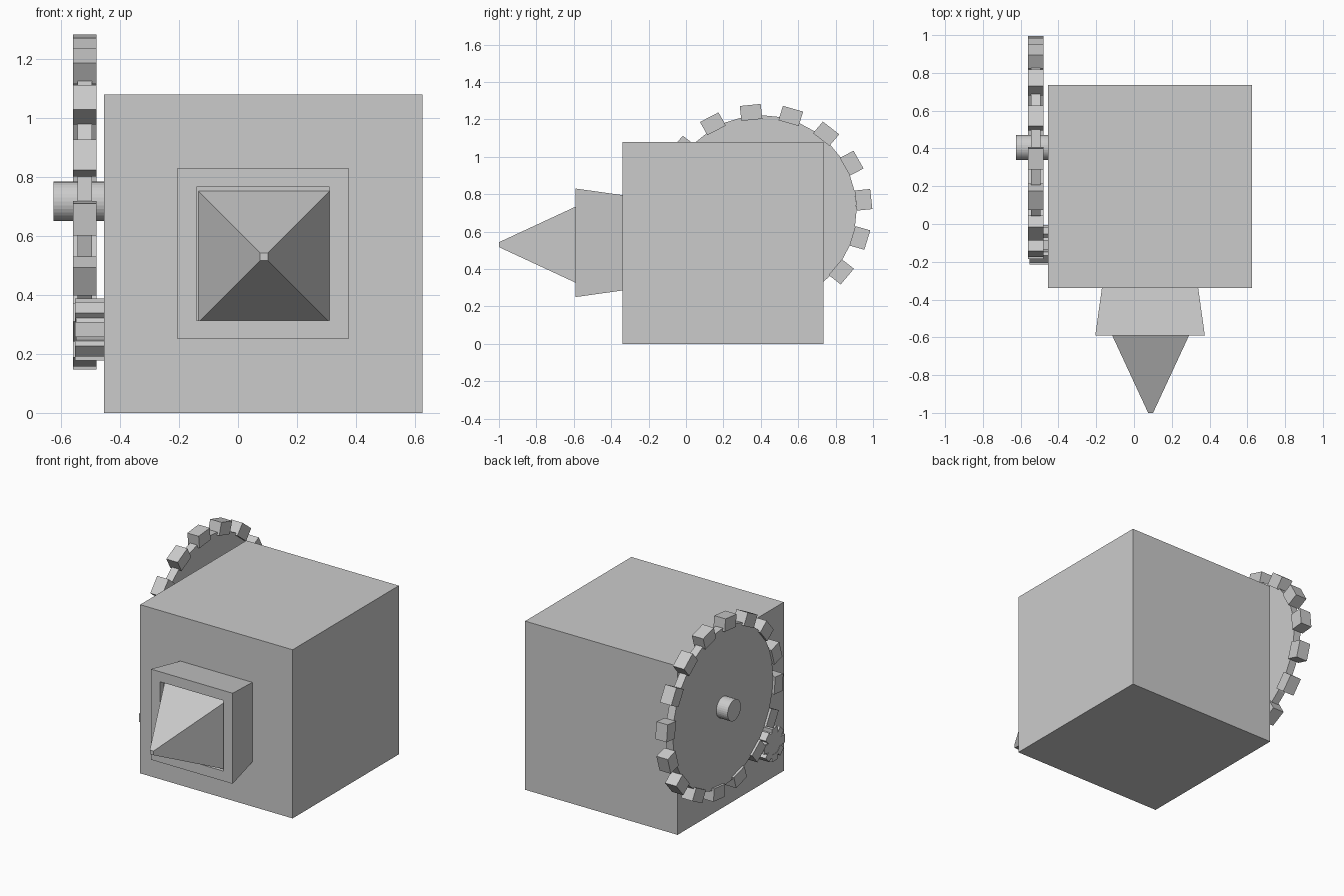
import bpy, bmesh
from math import cos, sin, pi, radians
from mathutils import Matrix, Vector

if "Cube" in bpy.data.objects:
    bpy.data.objects.remove(bpy.data.objects["Cube"])


def finish(name, bm):
    bmesh.ops.recalc_face_normals(bm, faces=bm.faces[:])
    me = bpy.data.meshes.new(name)
    bm.to_mesh(me)
    bm.free()
    ob = bpy.data.objects.new(name, me)
    bpy.context.collection.objects.link(ob)
    return ob


def add_box(bm, lo, hi, matrix=Matrix()):
    lo, hi = Vector(lo), Vector(hi)
    m = matrix @ Matrix.Translation((lo + hi) / 2) @ Matrix.Diagonal((*(hi - lo), 1))
    bmesh.ops.create_cube(bm, size=1, matrix=m)


def square_loft(name, cx, cz, rings):
    """Capped loft through square rings given as (y, half width)."""
    bm = bmesh.new()
    loops = [[bm.verts.new((cx + sx * h, y, cz + sz * h))
              for sx, sz in ((-1, -1), (1, -1), (1, 1), (-1, 1))] for y, h in rings]
    for a, b in zip(loops, loops[1:]):
        for i in range(4):
            j = (i + 1) % 4
            bm.faces.new((a[i], a[j], b[j], b[i]))
    bm.faces.new(loops[0])
    bm.faces.new(loops[-1])
    return finish(name, bm)


def x_cylinder(name, x0, x1, cy, cz, r, sides=32):
    bm = bmesh.new()
    m = Matrix.Translation(((x0 + x1) / 2, cy, cz)) @ Matrix.Rotation(pi / 2, 4, 'Y')
    bmesh.ops.create_cone(bm, cap_ends=True, segments=sides, radius1=r, radius2=r,
                          depth=x1 - x0, matrix=m)
    return finish(name, bm)


def teeth(name, x0, x1, cy, cz, count, offset, r_in, r_out, width, stretch=(1, 1)):
    """Ring of block teeth about the x axis, optionally stretched in y and z."""
    bm = bmesh.new()
    for i in range(count):
        m = (Matrix.Translation((0, cy, cz)) @ Matrix.Diagonal((1, *stretch, 1))
             @ Matrix.Rotation(radians(offset) + 2 * pi * i / count, 4, 'X'))
        add_box(bm, (x0, r_in, -width / 2), (x1, r_out, width / 2), m)
    return finish(name, bm)


# Main housing
bm = bmesh.new()
add_box(bm, (-0.455, -0.34, 0), (0.625, 0.735, 1.08))
finish("housing", bm)

# Flared front collar with shallow recess, and the spike seated in it
square_loft("collar", 0.085, 0.54,
            [(-0.34, 0.255), (-0.59, 0.29), (-0.59, 0.226), (-0.55, 0.226)])
square_loft("spike", 0.088, 0.53, [(-1.0, 0.013), (-0.55, 0.222)])

# Large side gear on its axle
GY, GZ = 0.405, 0.715
x_cylinder("gear_disc", -0.545, -0.495, GY, GZ, 0.507)
teeth("gear_teeth", -0.56, -0.48, GY, GZ, 16, 6, 0.485, 0.565, 0.108, (1.042, 1.0))
x_cylinder("axle", -0.625, -0.45, GY, GZ + 0.002, 0.067)

# Small pinion meshing with the large gear
PY, PZ = -0.11, 0.283
x_cylinder("pinion_hub", -0.55, -0.45, PY, PZ, 0.085)
teeth("pinion_teeth", -0.552, -0.45, PY, PZ, 8, 0, 0.06, 0.105, 0.052)
